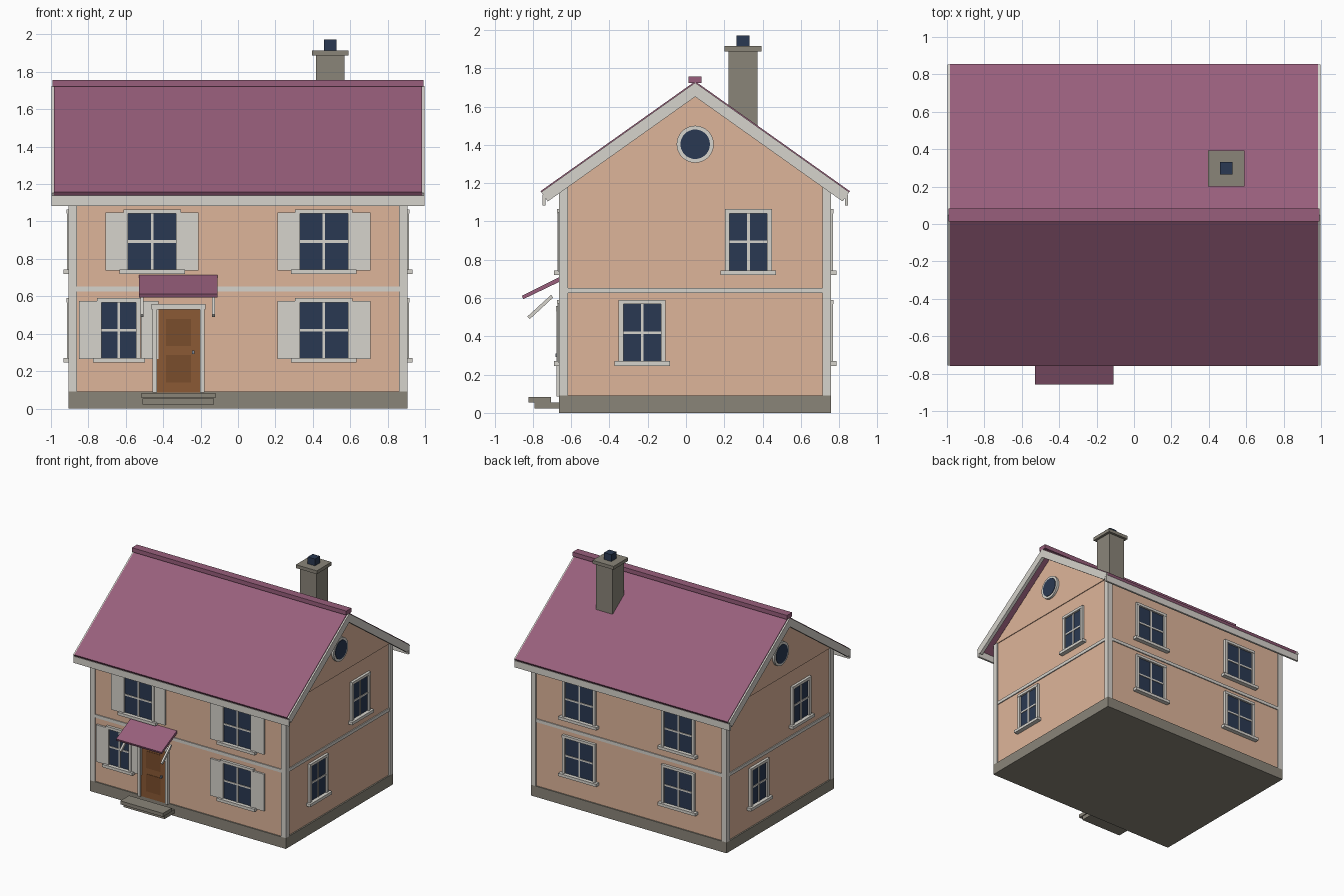
import bpy, bmesh, math
from mathutils import Matrix, Vector

if "Cube" in bpy.data.objects:
    bpy.data.objects.remove(bpy.data.objects["Cube"])

YC = 0.048                      # house centre line in y
HX, HY = 0.895, 0.70            # half sizes of the wall block


def mat(name, r, g, b):
    m = bpy.data.materials.new(name)
    lin = [((c / 255 + 0.055) / 1.055) ** 2.4 for c in (r, g, b)]
    m.diffuse_color = (*lin, 1)
    m.use_nodes = True
    m.node_tree.nodes["Principled BSDF"].inputs["Base Color"].default_value = m.diffuse_color
    return m


WALL = mat("peach wall", 222, 181, 154)
ROOF = mat("plum roof", 152, 95, 124)
TRIM = mat("off white trim", 214, 211, 204)
STONE = mat("grey stone", 138, 133, 121)
GLASS = mat("navy glass", 42, 57, 82)
DOOR = mat("brown door", 139, 90, 53)
PANEL = mat("dark brown panel", 122, 77, 44)
METAL = mat("grey metal", 130, 140, 155)


def finish(name, bm, m, mx=None):
    bmesh.ops.recalc_face_normals(bm, faces=bm.faces)
    if mx:
        bm.transform(mx)
    me = bpy.data.meshes.new(name)
    bm.to_mesh(me)
    bm.free()
    me.materials.append(m)
    ob = bpy.data.objects.new(name, me)
    bpy.context.collection.objects.link(ob)
    return ob


def box(name, m, x0, x1, y0, y1, z0, z1, mx=None):
    bm = bmesh.new()
    bmesh.ops.create_cube(bm, size=1)
    for v in bm.verts:
        v.co = Vector((x1 if v.co.x > 0 else x0, y1 if v.co.y > 0 else y0, z1 if v.co.z > 0 else z0))
    return finish(name, bm, m, mx)


def prism(name, m, pts, x0, x1):
    """Extrude a (y, z) outline along x."""
    bm = bmesh.new()
    f = bm.faces.new([bm.verts.new((x0, y, z)) for y, z in pts])
    ext = bmesh.ops.extrude_face_region(bm, geom=[f])
    vs = [g for g in ext["geom"] if isinstance(g, bmesh.types.BMVert)]
    bmesh.ops.translate(bm, verts=vs, vec=(x1 - x0, 0, 0))
    return finish(name, bm, m)


def wall_frame(turn, dist):
    """Local space of one wall: x along it, -y outwards, y = 0 on its surface."""
    return Matrix.Translation((0, YC, 0)) @ Matrix.Rotation(math.radians(turn), 4, 'Z') @ Matrix.Translation((0, -dist, 0))


FRONT, RIGHT, BACK, LEFT = (wall_frame(0, HY), wall_frame(90, HX), wall_frame(180, HY), wall_frame(-90, HX))

# main body
box("foundation", STONE, -0.907, 0.907, YC - 0.71, YC + 0.71, 0, 0.09)
box("walls", WALL, -HX, HX, YC - HY, YC + HY, 0.08, 1.19)
box("floor_band", TRIM, -HX - 0.008, HX + 0.008, YC - HY - 0.008, YC + HY + 0.008, 0.626, 0.653)
for sx in (-1, 1):
    for sy in (-1, 1):
        xs = sorted((sx * 0.862, sx * 0.907))
        ys = sorted((YC + sy * 0.665, YC + sy * 0.71))
        box("corner_board", TRIM, *xs, *ys, 0.09, 1.19)
prism("gable_block", WALL, [(YC - HY, 1.19), (YC + HY, 1.19), (YC, 1.69)], -HX - 0.006, HX + 0.006)

# roof, gable boards, eaves and ridge
EAVE, APEX, RUN = 1.158, 1.732, 0.808
ANG = math.atan2(APEX - EAVE, RUN)


def chevron(d0, d1):
    """Inverted V outline between two depths below the roof surface."""
    def side(d):
        e = (RUN - d * math.sin(ANG), EAVE - d * math.cos(ANG))
        return [(YC - e[0], e[1]), (YC, APEX - d / math.cos(ANG)), (YC + e[0], e[1])]
    return side(d0) + side(d1)[::-1]


prism("roof", ROOF, chevron(0, 0.025), -0.985, 0.985)
for s in (-1, 1):
    prism("gable_board", TRIM, chevron(0.006, 0.066), *sorted((s * 0.97, s * 0.998)))
    ys = sorted((YC + s * 0.782, YC + s * 0.798))
    box("eaves_board", TRIM, -0.997, 0.997, *ys, 1.083, 1.139)
box("ridge_cap", ROOF, -0.993, 0.993, YC - 0.034, YC + 0.034, 1.722, 1.757)

# chimney
box("chimney", STONE, 0.418, 0.57, 0.222, 0.374, 1.45, 1.89)
box("chimney_cap", STONE, 0.396, 0.59, 0.2, 0.394, 1.887, 1.915)
box("chimney_flue", GLASS, 0.46, 0.527, 0.265, 0.331, 1.91, 1.972)


def window(mx, x, z, w, shutters=False):
    """Four-pane window; x, z is the glass centre, w its width."""
    a, b, t = w / 2, 0.149, 0.025
    box("window_glass", GLASS, x - a, x + a, -0.006, 0.002, z - b, z + b, mx)
    box("window_bar", TRIM, x - 0.007, x + 0.007, -0.012, 0, z - b, z + b, mx)
    box("window_bar", TRIM, x - a, x + a, -0.011, 0, z - 0.007, z + 0.007, mx)
    for s in (-1, 1):
        box("window_jamb", TRIM, *sorted((x + s * a, x + s * (a + t))), -0.02, 0, z - b, z + b, mx)
        if shutters:
            c = x + s * (a + t + 0.048)
            box("shutter", TRIM, c - 0.047, c + 0.047, -0.016, 0, z - 0.155, z + 0.155, mx)
    box("window_head", TRIM, x - a - t, x + a + t, -0.022, 0, z + b, z + b + 0.022, mx)
    box("window_sill", TRIM, x - a - t - 0.022, x + a + t + 0.022, -0.037, 0, z - b - 0.024, z - b, mx)


UP, LOW = 0.893, 0.419
for x in (-0.459, 0.459):
    window(FRONT, x, UP, 0.257, True)
    for z in (UP, LOW):
        window(BACK, x, z, 0.257)
window(FRONT, 0.459, LOW, 0.257, True)
window(FRONT, -0.637, LOW, 0.184, True)


def disc(name, m, r, depth, mx):
    bm = bmesh.new()
    bmesh.ops.create_cone(bm, cap_ends=True, segments=32, radius1=r, radius2=r, depth=depth)
    ob = finish(name, bm, m, mx @ Matrix.Translation((0, 0, 1.403)) @ Matrix.Rotation(math.pi / 2, 4, 'X'))
    bpy.context.view_layer.objects.active = ob
    ob.select_set(True)
    bpy.ops.object.shade_smooth_by_angle(angle=math.radians(40))
    ob.select_set(False)


for side in (RIGHT, LEFT):
    window(side, 0.278, UP, 0.196)
    window(side, -0.277, LOW, 0.196)
    disc("round_window_frame", TRIM, 0.097, 0.05, side)
    disc("round_window_glass", GLASS, 0.077, 0.058, side)

# door with frame, panels and handle
DX = -0.318
box("door", DOOR, DX - 0.117, DX + 0.117, -0.012, 0, 0.085, 0.532, FRONT)
for z0, z1 in ((0.335, 0.478), (0.14, 0.285)):
    box("door_panel", PANEL, DX - 0.066, DX + 0.066, -0.015, -0.01, z0, z1, FRONT)
for s in (-1, 1):
    box("door_jamb", TRIM, *sorted((DX + s * 0.115, DX + s * 0.14)), -0.025, 0, 0.085, 0.532, FRONT)
box("door_head", TRIM, DX - 0.144, DX + 0.144, -0.027, 0, 0.53, 0.558, FRONT)
box("door_handle", METAL, -0.245, -0.233, -0.03, 0, 0.291, 0.309, FRONT)

# canopy and its slanted struts
prism("canopy", ROOF, [(-0.857, 0.612), (-0.65, 0.715), (-0.65, 0.69), (-0.85, 0.594)], -0.53, -0.11)
for x in (-0.513, -0.131):
    prism("canopy_strut", TRIM, [(-0.829, 0.503), (-0.705, 0.616), (-0.693, 0.603), (-0.816, 0.49)], x - 0.008, x + 0.008)

# front steps
box("upper_step", STONE, -0.515, -0.12, -0.822, -0.705, 0.055, 0.084)
box("lower_step", STONE, -0.51, -0.127, -0.79, -0.65, 0.022, 0.054)
